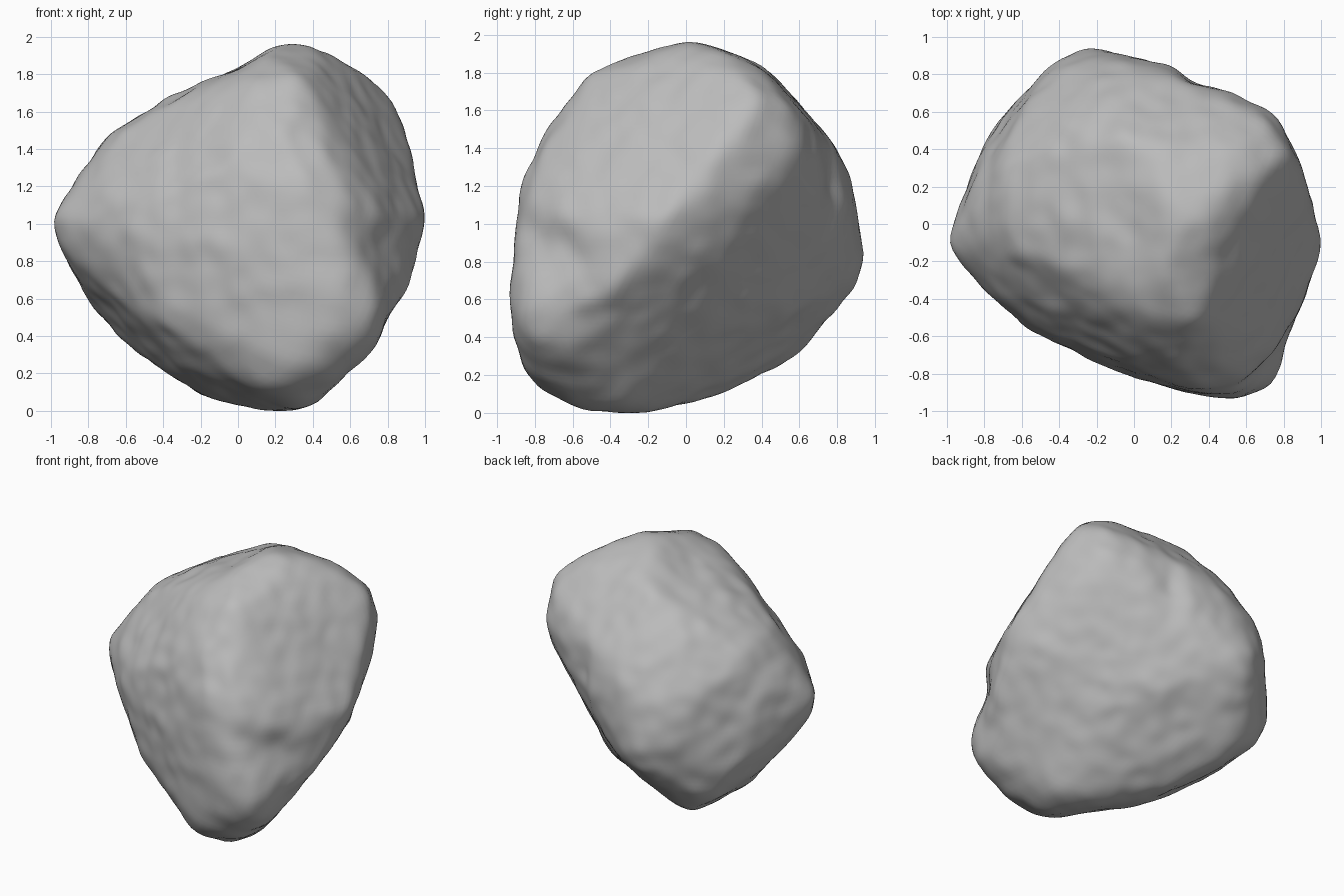
import bpy, bmesh, math
from mathutils import Vector, noise
from mathutils.bvhtree import BVHTree

cube = bpy.data.objects.get("Cube")
if cube:
    bpy.data.objects.remove(cube, do_unlink=True)

# Grey stone material
stone = bpy.data.materials.new("stone_grey")
stone.use_nodes = True
stone.diffuse_color = (.5, .5, .5, 1)
shader = next(n for n in stone.node_tree.nodes if n.type == 'BSDF_PRINCIPLED')
shader.inputs["Base Color"].default_value = (.5, .5, .5, 1)
shader.inputs["Roughness"].default_value = .9

# Outline profiles of the rock, measured about its middle
front_profile = [(-1, 0), (-.95, .12), (-.7, .48), (-.35, .7), (0, .84), (.2, .97), (.4, 1),
                 (.55, .94), (.8, .74), (.9, .5), (1, .05), (.95, -.2), (.9, -.36), (.8, -.45),
                 (.75, -.62), (.4, -.95), (.1, -1), (-.2, -.92), (-.4, -.82), (-.6, -.66), (-.8, -.38)]
side_profile = [(-.94, -.48), (-.9, 0), (-.86, .25), (-.75, .5), (-.5, .82), (-.3, .9), (0, .98),
                (.2, 1), (.4, .87), (.8, .42), (.88, .2), (.94, -.14), (.91, -.28), (.75, -.48),
                (.6, -.67), (.45, -.79), (.2, -.88), (-.1, -.95), (-.3, -1), (-.65, -.98), (-.85, -.78)]
plan_profile = [(-1, -.1), (-.85, .3), (-.75, .55), (-.4, .88), (-.25, .94), (.2, .84),
                (.3, .75), (.5, .71), (.75, .59), (.9, .3), (1, -.1), (.95, -.28), (.82, -.6),
                (.75, -.85), (.55, -.93), (.3, -.9), (0, -.82), (-.55, -.57), (-.78, -.37), (-.93, -.23)]
front_slant = [(.28, .9), (.62, .81), (.89, .62), (.95, .44), (.94, .21), (.75, -.29),
               (.4, -.76), (.16, -1.05), (-.09, -1.16), (-.26, -1.1), (-.39, -.92),
               (-.66, -.55), (-.85, .01), (-.89, .21), (-.59, .58), (-.36, .75)]
back_slant = [(-.89, .71), (-.58, .88), (-.31, .98), (.03, .97), (.24, .87), (.43, .65),
              (.8, .14), (.89, -.12), (.82, -.29), (.3, -.88), (.13, -.96), (-.17, -.8),
              (-.51, -.51), (-.73, -.12), (-.93, .27), (-.95, .45)]
under_slant = [(-.19, 1.07), (.04, 1.03), (.31, .86), (.58, .65), (.83, .32), (.91, -.29),
               (.83, -.48), (.58, -.65), (.11, -.9), (-.58, -1), (-.87, -.86),
               (-1.07, -.64), (-1.1, -.45), (-.97, -.15), (-1, .05), (-.63, .69), (-.4, .99)]


def slanted(turn, tilt):
    """Horizontal and vertical axes of a plane turned about z and tilted."""
    a, e = math.radians(turn), math.radians(tilt)
    across = Vector((math.cos(a), math.sin(a), 0))
    away = Vector((-math.sin(a), math.cos(a), 0))
    return across, away * math.sin(e) + Vector((0, 0, math.cos(e)))


profiles = [
    (*slanted(0, 0), front_profile),
    (*slanted(90, 0), side_profile),
    (*slanted(0, 90), plan_profile),
    (*slanted(35, 20), front_slant),
    (*slanted(215, 20), back_slant),
    (*slanted(145, -20), under_slant),
]


def cross(p, q):
    return p[0] * q[1] - p[1] * q[0]


def reach(d, profile):
    """How far direction d travels before it leaves the profile."""
    for p, q in zip(profile, profile[1:] + profile[:1]):
        a, b = cross(p, d), cross(d, q)
        ahead = d[0] * (p[0] + q[0]) + d[1] * (p[1] + q[1]) > 0
        if ahead and a * b >= 0 and abs(a + b) > 1e-6:
            return abs(cross(p, q) / (a + b))
    return 9.0


def limit(d):
    """How far direction d travels before it leaves any profile."""
    return min(reach((d.dot(u), d.dot(v)), prof) for u, v, prof in profiles)


def contact(base, depth):
    """Middle of the stretch along depth that stays inside every profile."""
    options = [base + depth * (t / 25) for t in range(-30, 31)]
    scores = [limit(p) for p in options]
    floor = min(.99, max(scores) - .005)
    inside = [p for p, score in zip(options, scores) if score >= floor]
    middle = sum(inside, Vector()) / len(inside)
    return middle * min(1, limit(middle))


# Faceted core spanning the contact points of all outlines
core = bmesh.new()
for u, v, prof in profiles:
    for a, b in prof:
        core.verts.new(contact(u * a + v * b, u.cross(v)))
bmesh.ops.convex_hull(core, input=core.verts)
core_tree = BVHTree.FromBMesh(core)
core.free()

# Carve the boulder from a ball, between the core and the outlines
bm = bmesh.new()
bmesh.ops.create_icosphere(bm, subdivisions=6, radius=1)
for v in bm.verts:
    d = v.co.normalized()
    outer = limit(d)
    inner = core_tree.ray_cast(Vector(), d)[3] or outer
    v.co = d * min(outer, .55 * inner + .45 * outer)
for _ in range(4):
    bmesh.ops.smooth_vert(bm, verts=bm.verts, factor=.5,
                          use_axis_x=True, use_axis_y=True, use_axis_z=True)

# Broad lumps and finer weathering
for v in bm.verts:
    lumps = noise.noise(v.co * 3) * .008
    weathering = noise.noise(v.co * 8 + Vector((5, 2, 7))) * .01
    v.co += v.co.normalized() * (lumps + weathering + .008)

# Rest the boulder on the ground
bmesh.ops.translate(bm, verts=bm.verts, vec=(0, 0, -min(v.co.z for v in bm.verts)))

mesh = bpy.data.meshes.new("boulder")
bm.to_mesh(mesh)
bm.free()
mesh.materials.append(stone)
boulder = bpy.data.objects.new("boulder", mesh)
bpy.context.collection.objects.link(boulder)
bpy.ops.object.select_all(action='DESELECT')
boulder.select_set(True)
bpy.context.view_layer.objects.active = boulder
bpy.ops.object.shade_smooth_by_angle(angle=math.radians(40))
